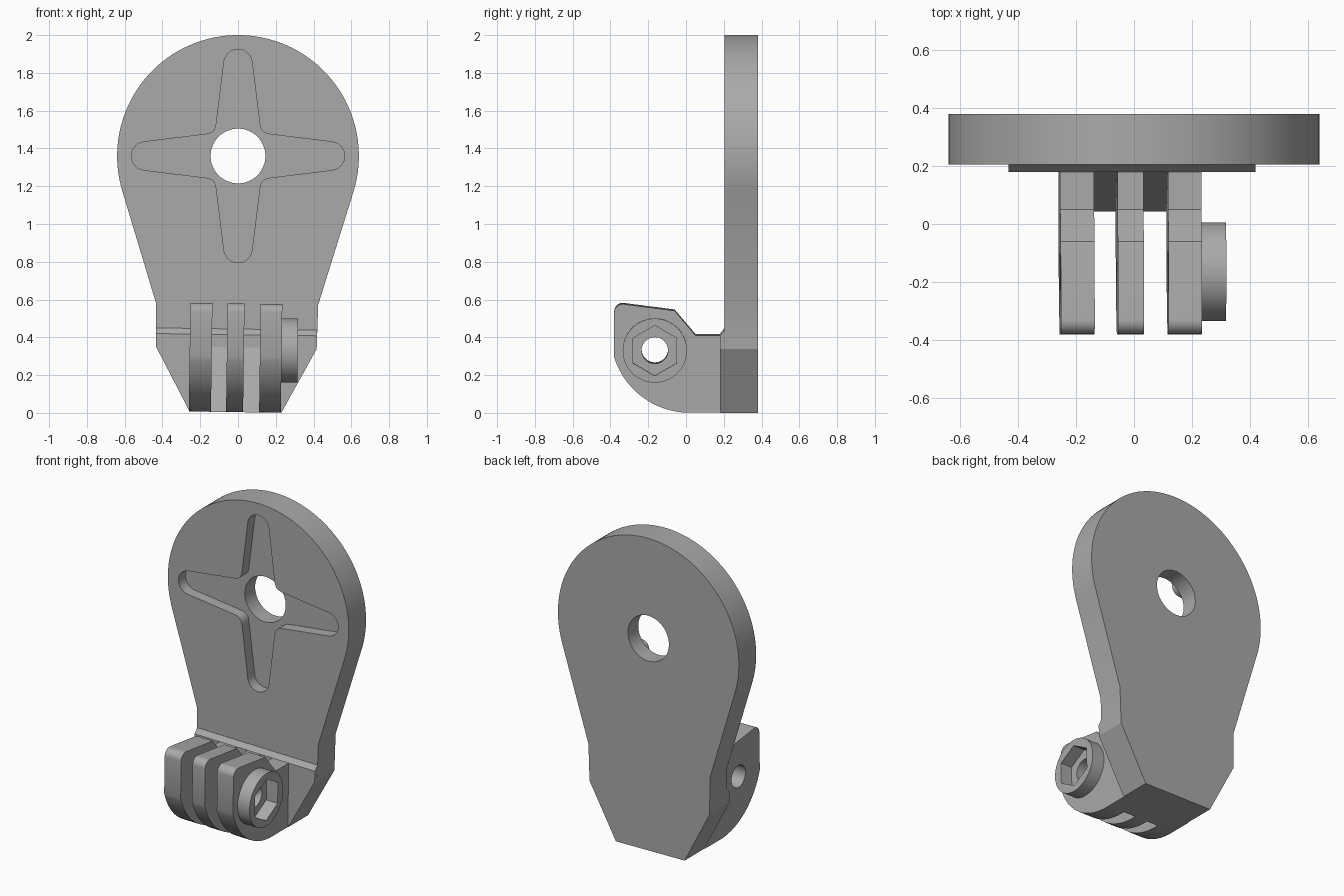
import bpy, bmesh, math
from math import sin, cos, pi, radians
from mathutils import Matrix, Vector

if "Cube" in bpy.data.objects:
    bpy.data.objects.remove(bpy.data.objects["Cube"], do_unlink=True)

grey = bpy.data.materials.new("matte grey")
grey.use_nodes = True
COLOR = (0.4, 0.4, 0.4, 1)
grey.diffuse_color = COLOR
grey.node_tree.nodes["Principled BSDF"].inputs["Base Color"].default_value = COLOR

# The clamp end leans very slightly against the round plate
LEAN = (Matrix.Translation((0, 0, 0.954)) @ Matrix.Rotation(radians(0.8), 4, 'Y')
        @ Matrix.Translation((0, 0, -0.95)))
PIVOT = (-0.165, 0.33)


def arc(cx, cy, r, a0, a1, n):
    """Points along an arc, angles in degrees."""
    steps = [radians(a0 + (a1 - a0) * i / n) for i in range(n + 1)]
    return [(cx + r * cos(a), cy + r * sin(a)) for a in steps]


def circle(cx, cy, r, n=64, start=0):
    return arc(cx, cy, r, start, start + 360, n)[:-1]


def prism(name, pts, axis, lo, hi):
    """Extrude a profile: (x, z) along y, or (y, z) along x."""
    def place(p, d):
        return (p[0], d, p[1]) if axis == 'Y' else (d, p[0], p[1])
    bm = bmesh.new()
    a = [bm.verts.new(place(p, lo)) for p in pts]
    b = [bm.verts.new(place(p, hi)) for p in pts]
    bm.faces.new(a)
    bm.faces.new(b[::-1])
    for i in range(len(pts)):
        j = (i + 1) % len(pts)
        bm.faces.new((a[j], a[i], b[i], b[j]))
    bmesh.ops.recalc_face_normals(bm, faces=bm.faces)
    mesh = bpy.data.meshes.new(name)
    bm.to_mesh(mesh)
    bm.free()
    mesh.materials.append(grey)
    obj = bpy.data.objects.new(name, mesh)
    bpy.context.collection.objects.link(obj)
    return obj


def select(obj):
    bpy.ops.object.select_all(action='DESELECT')
    obj.select_set(True)
    bpy.context.view_layer.objects.active = obj


def cut(obj, name, *profile):
    """Subtract a prism from the object."""
    cutter = prism(name, *profile)
    cutter.hide_render = True
    select(obj)
    mod = obj.modifiers.new("cut", 'BOOLEAN')
    mod.operation, mod.solver, mod.object = 'DIFFERENCE', 'EXACT', cutter
    bpy.ops.object.modifier_apply(modifier=mod.name)
    bpy.data.objects.remove(cutter, do_unlink=True)


def finish(obj, lean=True):
    if lean:
        obj.data.transform(LEAN)
    select(obj)
    bpy.ops.object.shade_smooth_by_angle(angle=radians(25))


# Round plate tapering to the foot
foot = [(-0.43, 0.575), (-0.425, 0.34), (-0.243, 0),
        (0.243, 0), (0.425, 0.34), (0.43, 0.575)]
leaned = [LEAN @ Vector((x, 0, z)) for x, z in foot]
outline = arc(0, 1.36, 0.64, -17, 197, 72) + [(v.x, v.z) for v in leaned]
plate = prism("back_plate", outline, 'Y', 0.205, 0.38)

# Cross-shaped recess: one arm and one fillet, turned four times
arm = arc(0.49, 0, 0.075, -83, 83, 14)
fillet = []
for i in range(7):
    t = i / 6
    p, c, q = Vector((0.17, 0.115)), Vector((0.12, 0.12)), Vector((0.115, 0.17))
    fillet.append(tuple(p * (1 - t) ** 2 + c * 2 * t * (1 - t) + q * t * t))
cross = []
for k in range(4):
    turn = Matrix.Rotation(k * pi / 2, 2)
    cross += [tuple(turn @ Vector(p) + Vector((0, 1.36))) for p in arm + fillet]
cut(plate, "cross_cutter", cross, 'Y', 0.1, 0.275)
cut(plate, "plate_hole_cutter", circle(0, 1.36, 0.145), 'Y', 0, 0.5)
finish(plate, lean=False)

# Raised foot pad with a sloped upper edge
pad = prism("foot_pad", [(-0.426, 0.41)] + foot[1:5] + [(0.426, 0.41)], 'Y', 0.18, 0.205)
for v in pad.data.vertices:
    if v.co.z > 0.4 and v.co.y > 0.2:
        v.co.z += 0.03
finish(pad)

# Knuckle with three prongs: side profile, then slots and bolt hole
side = ([(0.18, 0), (0.18, 0.41), (0.05, 0.41), (-0.06, 0.54)]
        + arc(-0.335, 0.53, 0.045, 82, 180, 8)
        + arc(0.02, 0.42, 0.42, 197.5, 270, 20))
knuckle = prism("pronged_knuckle", side, 'X', -0.247, 0.24)
slot = [(-0.6, -0.18), (-0.03, -0.18), (0.181, 0.345), (0.181, 0.7), (-0.6, 0.7)]
for lo, hi in ((-0.13, -0.05), (0.04, 0.125)):
    cut(knuckle, "slot_cutter", slot, 'X', lo, hi)
cut(knuckle, "bolt_hole_cutter", circle(*PIVOT, 0.07, 40), 'X', -0.5, 0.5)
finish(knuckle)

# Round boss with a hexagonal nut pocket
boss = prism("nut_boss", circle(*PIVOT, 0.17), 'X', 0.235, 0.325)
cut(boss, "nut_pocket_cutter", circle(*PIVOT, 0.133, 6, 30), 'X', 0.245, 0.5)
cut(boss, "bolt_hole_cutter", circle(*PIVOT, 0.07, 40), 'X', 0, 0.5)
finish(boss)
